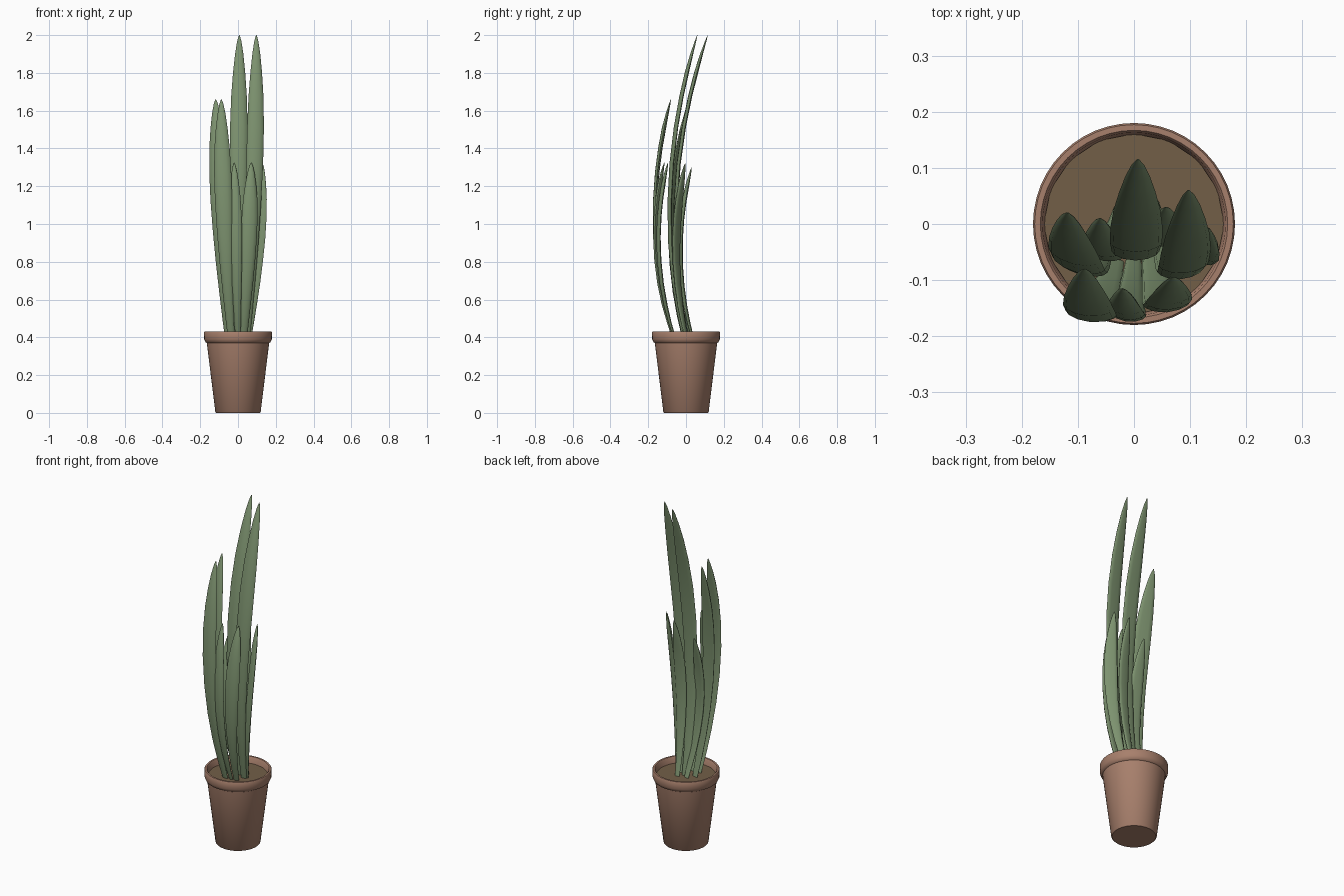
import bpy, bmesh, math
from mathutils import Vector

if "Cube" in bpy.data.objects:
    bpy.data.objects.remove(bpy.data.objects["Cube"])


def material(name, color):
    m = bpy.data.materials.new(name)
    m.diffuse_color = (*color, 1)
    m.use_nodes = True
    m.node_tree.nodes["Principled BSDF"].inputs["Base Color"].default_value = m.diffuse_color
    return m


TERRACOTTA = material("terracotta", (0.39, 0.215, 0.15))
GREEN = material("leaf green", (0.205, 0.29, 0.16))
SOIL = material("soil brown", (0.17, 0.113, 0.064))


def finish(bm, name, mat, angle=40):
    bmesh.ops.remove_doubles(bm, verts=bm.verts, dist=1e-5)
    bmesh.ops.recalc_face_normals(bm, faces=bm.faces)
    mesh = bpy.data.meshes.new(name)
    bm.to_mesh(mesh)
    bm.free()
    mesh.materials.append(mat)
    ob = bpy.data.objects.new(name, mesh)
    bpy.context.collection.objects.link(ob)
    bpy.ops.object.select_all(action='DESELECT')
    ob.select_set(True)
    bpy.context.view_layer.objects.active = ob
    bpy.ops.object.shade_smooth_by_angle(angle=math.radians(angle))
    return ob


def skin(bm, rings):
    """Bridge closed loops of points and cap both ends."""
    loops = [[bm.verts.new(p) for p in ring] for ring in rings]
    n = len(loops[0])
    for a, b in zip(loops, loops[1:]):
        for i in range(n):
            j = (i + 1) % n
            bm.faces.new((a[i], a[j], b[j], b[i]))
    bm.faces.new(loops[0][::-1])
    bm.faces.new(loops[-1])


def circle(r, z, n):
    return [(r * math.cos(2 * math.pi * i / n), r * math.sin(2 * math.pi * i / n), z)
            for i in range(n)]


# Pot: tapered wall, rounded collar, hollow top
pot_profile = [(0.115, 0), (0.12, 0.005), (0.165, 0.37), (0.172, 0.374),
               (0.179, 0.39), (0.18, 0.427), (0.177, 0.432), (0.167, 0.432),
               (0.163, 0.427), (0.157, 0.375)]
bm = bmesh.new()
skin(bm, [circle(r, z, 48) for r, z in pot_profile])
finish(bm, "pot", TERRACOTTA)

# Soil disc
bm = bmesh.new()
skin(bm, [circle(0.155, 0.37, 16), circle(0.161, 0.395, 16)])
finish(bm, "soil", SOIL)

# Leaf outline: (fraction of length, fraction of width)
OUTLINE = [(0, 0.38), (0.1, 0.5), (0.2, 0.62), (0.32, 0.77), (0.45, 0.9),
           (0.58, 0.99), (0.7, 0.99), (0.8, 0.88), (0.88, 0.68),
           (0.94, 0.46), (0.98, 0.24), (1, 0.04)]


def leaf(name, base, belly, tip, width, yaw):
    """Flat pointed blade following a bowed path through three points."""
    z0, z1 = 0.38, tip[2]
    a, m, c = (Vector((p[0], p[1], 0)) for p in (base, belly, tip))
    side = Vector((math.cos(math.radians(yaw)), math.sin(math.radians(yaw)), 0))
    out = Vector((-side.y, side.x, 0))
    rings = []
    for t, w in OUTLINE:
        p = a * (1 - t) * (1 - 2 * t) + m * 4 * t * (1 - t) + c * t * (2 * t - 1)
        p.z = z0 + (z1 - z0) * t
        half, thick = width * w / 2, 0.011 * min(1, w * 1.5)
        ring = []
        for k in range(12):
            ang = 2 * math.pi * k / 12
            u = math.cos(ang)
            v = math.sin(ang) * thick + 0.12 * half * u * u
            ring.append(p + side * half * u + out * v)
        rings.append(ring)
    bm = bmesh.new()
    skin(bm, rings)
    finish(bm, name, GREEN, 60)


# Leaves: name, base xy, belly xy, tip xyz, width, yaw
leaf("tall_leaf_center", (0.0, 0.012), (0.003, -0.05), (0.007, 0.115, 2.0), 0.094, 0)
leaf("tall_leaf_right", (0.045, -0.01), (0.085, -0.085), (0.097, 0.06, 2.0), 0.09, 4)
leaf("medium_leaf_left", (-0.05, -0.01), (-0.095, -0.08), (-0.118, 0.02, 1.66), 0.098, -15)
leaf("medium_leaf_front", (-0.035, -0.065), (-0.073, -0.165), (-0.088, -0.08, 1.66), 0.092, -5)
leaf("short_leaf_front_right", (0.03, -0.055), (0.055, -0.145), (0.07, -0.095, 1.325), 0.085, 4)
leaf("short_leaf_front", (0.0, -0.06), (-0.012, -0.16), (-0.02, -0.115, 1.325), 0.07, -10)
leaf("short_leaf_right", (0.055, 0.005), (0.108, -0.055), (0.13, -0.005, 1.32), 0.07, -35)
leaf("short_leaf_back_left", (-0.02, 0.03), (-0.05, -0.055), (-0.06, 0.01, 1.22), 0.075, -10)
leaf("short_leaf_back_right", (0.03, 0.04), (0.05, -0.03), (0.057, 0.03, 1.3), 0.07, 5)
